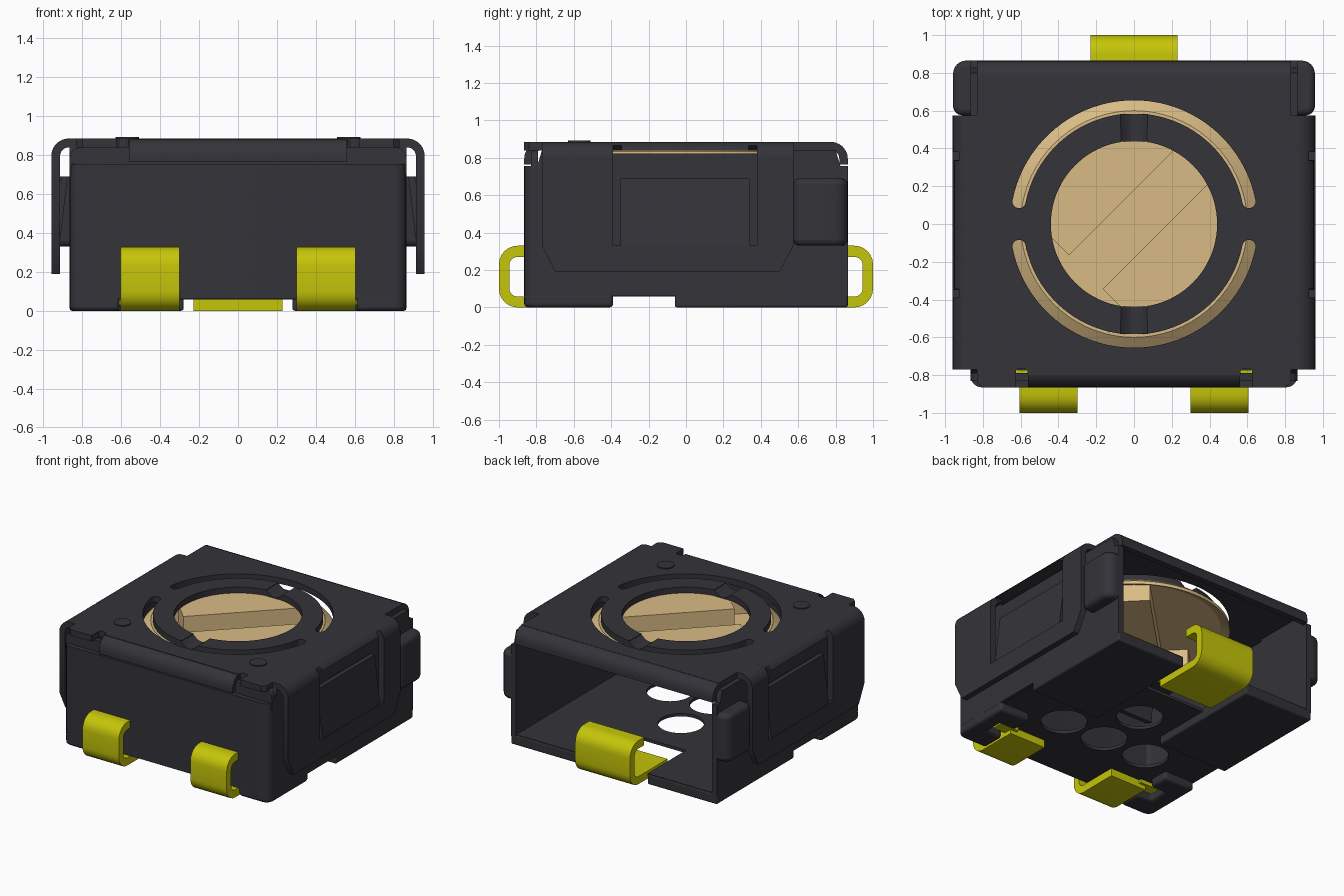
import bpy, bmesh, math
from mathutils import Vector

cube = bpy.data.objects.get("Cube")
if cube:
    bpy.data.objects.remove(cube, do_unlink=True)


def material(name, rgb):
    m = bpy.data.materials.new(name)
    m.use_nodes = True
    m.diffuse_color = (*rgb, 1)
    m.node_tree.nodes["Principled BSDF"].inputs["Base Color"].default_value = (*rgb, 1)
    return m


DARK = material("dark grey metal", (0.034, 0.033, 0.041))
TAN = material("tan rotor", (0.70, 0.50, 0.235))
YELLOW = material("yellow contact", (0.56, 0.56, 0.003))
parts = []


def rounded(pts, steps=6):
    """Polygon whose square corners may carry a radius as third value."""
    out = []
    for i, p in enumerate(pts):
        v = Vector(p[:2])
        if len(p) < 3:
            out.append(v)
            continue
        d1 = (Vector(pts[i - 1][:2]) - v).normalized()
        d2 = (Vector(pts[(i + 1) % len(pts)][:2]) - v).normalized()
        c = v + (d1 + d2) * p[2]
        for k in range(steps + 1):
            a = math.pi / 2 * k / steps
            out.append(c - d2 * p[2] * math.cos(a) - d1 * p[2] * math.sin(a))
    return out


def finish(name, bm, mat, bevel=0):
    bmesh.ops.recalc_face_normals(bm, faces=bm.faces[:])
    me = bpy.data.meshes.new(name)
    bm.to_mesh(me)
    bm.free()
    me.materials.append(mat)
    ob = bpy.data.objects.new(name, me)
    bpy.context.collection.objects.link(ob)
    if bevel:
        mod = ob.modifiers.new("soft_edges", "BEVEL")
        mod.width, mod.segments = bevel, 3
    parts.append(ob)


def prism(name, loops, axis, a, b, mat=DARK, bevel=0):
    """Extrude an outline, with optional hole loops, along an axis from a to b."""
    place = {"x": lambda u, v, w: (w, u, v),
             "y": lambda u, v, w: (u, w, v),
             "z": lambda u, v, w: (u, v, w)}[axis]
    bm = bmesh.new()
    edges = []
    for loop in loops:
        vs = [bm.verts.new(place(p[0], p[1], a)) for p in loop]
        edges += [bm.edges.new((vs[i - 1], vs[i])) for i in range(len(vs))]
    if len(loops) == 1:
        bm.faces.new(vs)
    else:
        bmesh.ops.triangle_fill(bm, use_beauty=True, edges=edges, normal=place(0, 0, 1))
    ext = bmesh.ops.extrude_face_region(bm, geom=bm.faces[:])
    moved = [g for g in ext["geom"] if isinstance(g, bmesh.types.BMVert)]
    bmesh.ops.translate(bm, verts=moved, vec=place(0, 0, b - a))
    finish(name, bm, mat, bevel)


def lathe(name, profile, mat, n=72):
    """Closed (radius, z) profile turned around the vertical axis."""
    bm = bmesh.new()
    rings = [[bm.verts.new((x, y, z)) for x, y in circle(0, 0, r, n)] for r, z in profile]
    for k, ring in enumerate(rings):
        for i in range(n):
            bm.faces.new((rings[k - 1][i - 1], rings[k - 1][i], ring[i], ring[i - 1]))
    finish(name, bm, mat)


def rect(u0, u1, v0, v1):
    return [(u0, v0), (u1, v0), (u1, v1), (u0, v1)]


def arc(r, a, b, n=40, c=(0, 0)):
    return [(c[0] + r * math.cos(math.radians(a + (b - a) * i / n)),
             c[1] + r * math.sin(math.radians(a + (b - a) * i / n))) for i in range(n + 1)]


def circle(x, y, r, n=40):
    return arc(r, 0, 360, n, (x, y))[:-1]


def flip(loop, s):
    return [(p[0] * s, p[1]) for p in loop]


BOT, TOP = 0.84, 0.885


def bent(u0, u1, low):
    """Sheet section that runs outwards and folds down."""
    return rounded([(u0, BOT), (u1 - .045, BOT, .045), (u1 - .045, low),
                    (u1, low), (u1, TOP, .09), (u0, TOP)])


# Housing: three walls open to the back, the front one stepped at the top
W, I = .865, .822
prism("housing_walls", [rounded([(-W, W), (-W, -W, .06), (W, -W, .06), (W, W),
                                 (I, W), (I, -I, .03), (-I, -I, .03), (-I, W)])],
      "z", .06, .755)
prism("front_wall_top", [rounded([(-W, .70), (W, .70), (W, .839, .05), (-W, .839, .05)])],
      "y", -.83, -.79)

# Floor with round holes and a slot for the rear contact
floor = [(-.84, -.84), (.84, -.84), (.84, .86), (.28, .86), (.28, .40),
         (-.28, .40), (-.28, .86), (-.84, .86)]
holes = [circle(x, y, .16) for x, y in ((0, .06), (-.37, -.32), (0, -.32), (.36, -.32))]
prism("housing_floor", [floor] + holes, "z", .058, .08)

for s, side in ((1, "left"), (-1, "right")):
    xs = sorted((s * I, s * W))
    # Raised wall top, feet and rear ear
    wall_top = [(-.80, .74), (.83, .74), (.80, BOT), (.38, BOT), (.38, .824),
                (-.39, .824), (-.39, BOT), (-.77, BOT)]
    prism("wall_top_" + side, [wall_top], "x", *xs)
    foot = [(.61, -.39), (.61, -.55), (.74, -.55), (.74, -.69), (.61, -.69),
            (.61, -W), (W, -W, .06), (W, -.39)]
    prism("front_foot_" + side, [flip(rounded(foot), s)], "z", 0, .078, bevel=.02)
    prism("rear_foot_" + side, [flip(rect(.28, W, -.06, W), s)], "z", 0, .078, bevel=.012)
    prism("ear_" + side, [flip(rounded([(.83, .575), (.958, .575, .05), (.958, W, .07), (.83, W)]), s)],
          "z", .33, .69, bevel=.03)
    # Lid side: full folds at the ends, short curl over the window
    for end, y0, y1 in (("front", -.77, -.39), ("rear", .38, .575)):
        prism("lid_fold_%s_%s" % (end, side), [flip(bent(.86, .96, .79), s)], "y", y0, y1)
    c = (.87, .795)
    for part, low, y0, y1 in (("base", 52, -.39, .38), ("tip", 28.5, -.345, .335)):
        curl = arc(.09, 90, low, 8, c) + arc(.045, 73, 90, 3, c)
        prism("lid_curl_%s_%s" % (part, side), [flip(curl, s)], "y", y0, y1)
    # Flap with window, and its leaning spring tab
    flap = [(-.77, .80), (-.77, .33), (-.70, .19), (.50, .19), (.575, .33), (.575, .80),
            (.38, .80), (.38, .33), (-.39, .33), (-.39, .80)]
    prism("lid_flap_" + side, [flap], "x", *sorted((s * .915, s * .96)))
    tab = [(.92, .32), (.955, .32), (.91, .69), (.875, .69)]
    prism("spring_tab_" + side, [flip(tab, s)], "y", -.35, .34)
    # Raised dots near the front corners
    prism("lid_dot_" + side, [circle(s * .57, -.57, .06, 24)], "z", TOP - .01, TOP + .007)

# Lid plate, its opening leaves two half rings joined at the sides
E = .035
opening = (arc(.655, 11, 169) + arc(E, 169, 349, 8, arc(.62, 169, 169)[0])
           + arc(.585, 169, 97) + arc(.44, 99, 261) + arc(.585, 263, 191)
           + arc(E, 11, 191, 8, arc(.62, 191, 191)[0])
           + arc(.655, 191, 349) + arc(E, 349, 529, 8, arc(.62, 349, 349)[0])
           + arc(.585, 349, 277) + arc(.44, 279, 441) + arc(.585, 83, 11)
           + arc(E, 191, 371, 8, arc(.62, 11, 11)[0]))
# Drop coincident neighbours where the arcs meet
opening = [p for i, p in enumerate(opening)
           if math.dist(p, opening[i - 1]) > 1e-4]
half = [(.565, -.80), (.565, -.775), (.58, -.765), (.61, -.765), (.625, -.775), (.625, -W),
        (.80, -W), (.83, -.84), (.83, -.77), (.87, -.77), (.87, .575), (.83, .575), (.83, .79)]
plate = half + flip(half, -1)[::-1]
prism("lid_plate", [plate, opening], "z", BOT, TOP)

# Folded lips at the front and back of the lid
prism("lid_front_lip", [flip(bent(.76, W, .765), -1)], "x", -.56, .56)
prism("lid_back_lip", [bent(.78, W, .765)], "x", -.83, .83)

# Dipped springs between the half rings
dip_top = [(-.075 + .15 * i / 12, TOP - .042 * math.sin(math.pi * i / 12)) for i in range(13)]
dip = dip_top + [(x, z - .045) for x, z in dip_top[::-1]]
for s, side in ((1, "back"), (-1, "front")):
    prism("ring_dip_" + side, [dip], "y", s * .437, s * .582)


# Rotor: thin disc with a sloping rim and a sunken T-shaped screw slot
def tee(g):
    pts = [(-.50 - g, -.31 - g), (-.36 + g, -.31 - g), (-.36 + g, -.126 - g), (.56 + g, -.126 - g),
           (.56 + g, .126 + g), (-.36 + g, .126 + g), (-.36 + g, .31 + g), (-.50 - g, .31 + g)]
    k = math.sqrt(.5)
    return [((t - q) * k, (t + q) * k) for t, q in pts]


prism("rotor_disc", [circle(0, 0, .60, 72), tee(0)], "z", .795, .838, TAN)
lathe("rotor_rim", [(.595, .838), (.66, .79), (.66, .765), (.595, .795)], TAN)
prism("rotor_slot_walls", [tee(.035), tee(0)], "z", .70, .80, TAN)
prism("rotor_slot_floor", [tee(.035)], "z", .665, .71, TAN)


# Contacts: flat strips folded into a C
def contact(name, y_dir, x0, x1, lead):
    c = rounded([(lead, 0), (1, 0, .10), (1, .33, .10), (.83, .33), (.83, .27),
                 (.945, .27, .045), (.945, .058, .045), (lead, .058)])
    prism(name, [flip(c, y_dir)], "x", x0, x1, YELLOW)


contact("front_contact_left", -1, .30, .605, .60)
contact("front_contact_right", -1, -.605, -.30, .60)
contact("rear_contact", 1, -.23, .23, .55)
# Contact ends: tab rising behind the front wall and wing in the foot notch
for s, side in ((1, "left"), (-1, "right")):
    prism("contact_end_" + side, [flip(rect(.56, .63, -.80, -.772), s)], "z", .05, .09, YELLOW)
    prism("contact_wing_" + side, [flip(rect(.55, .71, -.66, -.58), s)], "z", .03, .058, YELLOW)

# Smooth rounded faces while keeping edges sharp
bpy.ops.object.select_all(action="DESELECT")
for ob in parts:
    ob.select_set(True)
bpy.context.view_layer.objects.active = parts[0]
bpy.ops.object.shade_smooth_by_angle(angle=math.radians(32))
